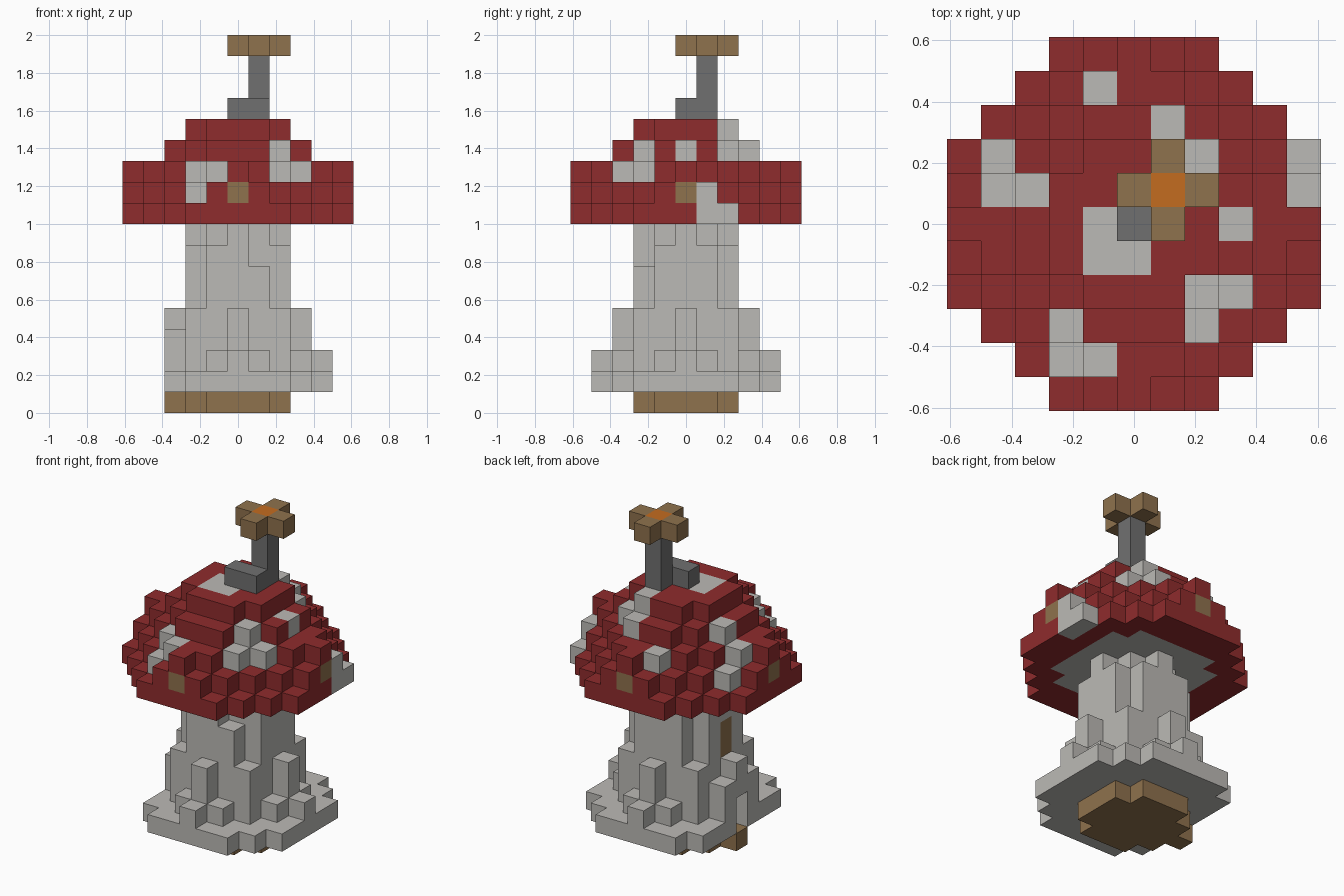
import bpy, bmesh
from mathutils import Vector

if "Cube" in bpy.data.objects:
    bpy.data.objects.remove(bpy.data.objects["Cube"], do_unlink=True)

UNIT = 2 / 18  # edge of one block


def material(name, rgb):
    m = bpy.data.materials.new(name)
    m.use_nodes = True
    m.diffuse_color = (*rgb, 1)
    bsdf = next(n for n in m.node_tree.nodes if n.type == 'BSDF_PRINCIPLED')
    bsdf.inputs["Base Color"].default_value = (*rgb, 1)
    bsdf.inputs["Roughness"].default_value = 0.9
    return m


MATS = {
    "white": material("pale stone", (0.50, 0.49, 0.465)),
    "red": material("cap red", (0.275, 0.025, 0.026)),
    "brown": material("wood brown", (0.275, 0.168, 0.075)),
    "gray": material("pipe gray", (0.163, 0.163, 0.163)),
    "orange": material("ember orange", (0.55, 0.15, 0.014)),
}
NAMES = list(MATS)
cells = {}  # block position -> (part, colour)


def block(part, colour, x, y, z):
    cells[x, y, z] = (part, colour)


def column(part, colour, x, y, bottom, top):
    for z in range(bottom, top):
        block(part, colour, x, y, z)


def disc(part, colour, z, half_widths):
    """Stepped disc; half_widths[n] is the half width of the rows n blocks off centre."""
    for n, w in enumerate(half_widths):
        for y in {n, -n}:
            for x in range(-w, w + 1):
                block(part, colour, x, y, z)


def paint(colour, *places):
    for p in places:
        if p in cells:
            cells[p] = (cells[p][0], colour)


SIDES = ((1, 0), (0, 1), (-1, 0), (0, -1))
R2 = [2, 2, 1]
R3 = [3, 3, 2, 1]
R4 = [4, 4, 4, 3, 2]
R5 = [5, 5, 5, 4, 3, 2]

# wooden floor with door step
disc("floor", "brown", 0, R2)
block("floor", "brown", -3, 0, 0)

# foot slab, cut short on the door side
disc("foot", "white", 1, R4)
for y in range(-4, 5):
    cells.pop((-4, y, 1), None)

# stem, wider below, with a broken upper rim
for z in range(2, 9):
    disc("stem", "white", z, [2, 2, 2] if z < 5 else R2 if z < 8 else [2, 1, 0])
cells.pop((1, -2, 7))

# roots on the three closed sides
for dx, dy in SIDES:
    if dx == -1:
        continue
    column("roots", "white", 3 * dx, 3 * dy, 2, 5)
    block("roots", "white", 4 * dx, 4 * dy, 2)
    for s in (-1, 1):
        block("roots", "white", 3 * dx - s * dy, 3 * dy + s * dx, 2)

# doorway and the window above it
for s in (-1, 1):
    column("door_frame", "white", -3, s, 1, 4)
column("door_frame", "white", -3, 0, 3, 5)
for x in (-3, -2):
    for z in (1, 2):
        cells.pop((x, 0, z), None)
paint("brown", (-2, 0, 5), (-2, 0, 6))

# cap layers
disc("cap", "red", 9, R5)
disc("cap", "white", 9, [3, 3, 3, 2])
disc("cap", "red", 10, R4)
disc("cap", "red", 11, [4, 4, 3, 2, 1])
disc("cap", "red", 12, R3)
disc("cap", "red", 13, R2)

# dormers with round-the-compass windows
for dx, dy in SIDES:
    for s in (-1, 0, 1):
        block("cap", "red", 5 * dx - s * dy, 5 * dy + s * dx, 10)
    block("cap", "red", 5 * dx, 5 * dy, 11)
    paint("brown", (5 * dx, 5 * dy, 10))

# pale spots on the cap
paint("white", (-1, -1, 13), (0, -1, 13), (-1, 0, 13), (0, 0, 13))
paint("white", (-2, -4, 10), (-2, -3, 11), (-1, -4, 11))
paint("white", (2, -3, 11), (3, -2, 11), (2, -2, 12))
paint("white", (3, 0, 12), (1, 2, 13), (2, 2, 12), (1, 3, 12))
paint("white", (5, 1, 9), (5, 1, 10), (5, 2, 9))
paint("white", (-3, 1, 12), (-4, 1, 11), (-4, 2, 10), (-1, 4, 11))

# bent chimney pipe
for x, y in ((0, 0), (1, 0), (1, 1)):
    block("chimney", "gray", x, y, 14)
column("chimney", "gray", 1, 1, 15, 17)

# cross-shaped chimney top
block("chimney_top", "orange", 1, 1, 17)
for dx, dy in SIDES:
    block("chimney_top", "brown", 1 + dx, 1 + dy, 17)


# turn each part into a mesh of its exposed block sides
def build(part):
    bm = bmesh.new()
    for p, (owner, colour) in cells.items():
        if owner != part:
            continue
        centre = Vector(p) + Vector((0, 0, 0.5))
        for axis in range(3):
            for s in (-1, 1):
                n = Vector((0, 0, 0))
                n[axis] = s
                if tuple(int(a + b) for a, b in zip(p, n)) in cells:
                    continue
                u = Vector((0, 0, 0))
                u[(axis + 1) % 3] = 0.5
                v = n.cross(u)
                mid = centre + n / 2
                corners = (mid - u - v, mid + u - v, mid + u + v, mid - u + v)
                face = bm.faces.new([bm.verts.new(c * UNIT) for c in corners])
                face.material_index = NAMES.index(colour)
    bmesh.ops.remove_doubles(bm, verts=bm.verts, dist=0.001)
    mesh = bpy.data.meshes.new(part)
    bm.to_mesh(mesh)
    bm.free()
    for m in MATS.values():
        mesh.materials.append(m)
    bpy.context.collection.objects.link(bpy.data.objects.new(part, mesh))


for part in sorted({owner for owner, _ in cells.values()}):
    build(part)
